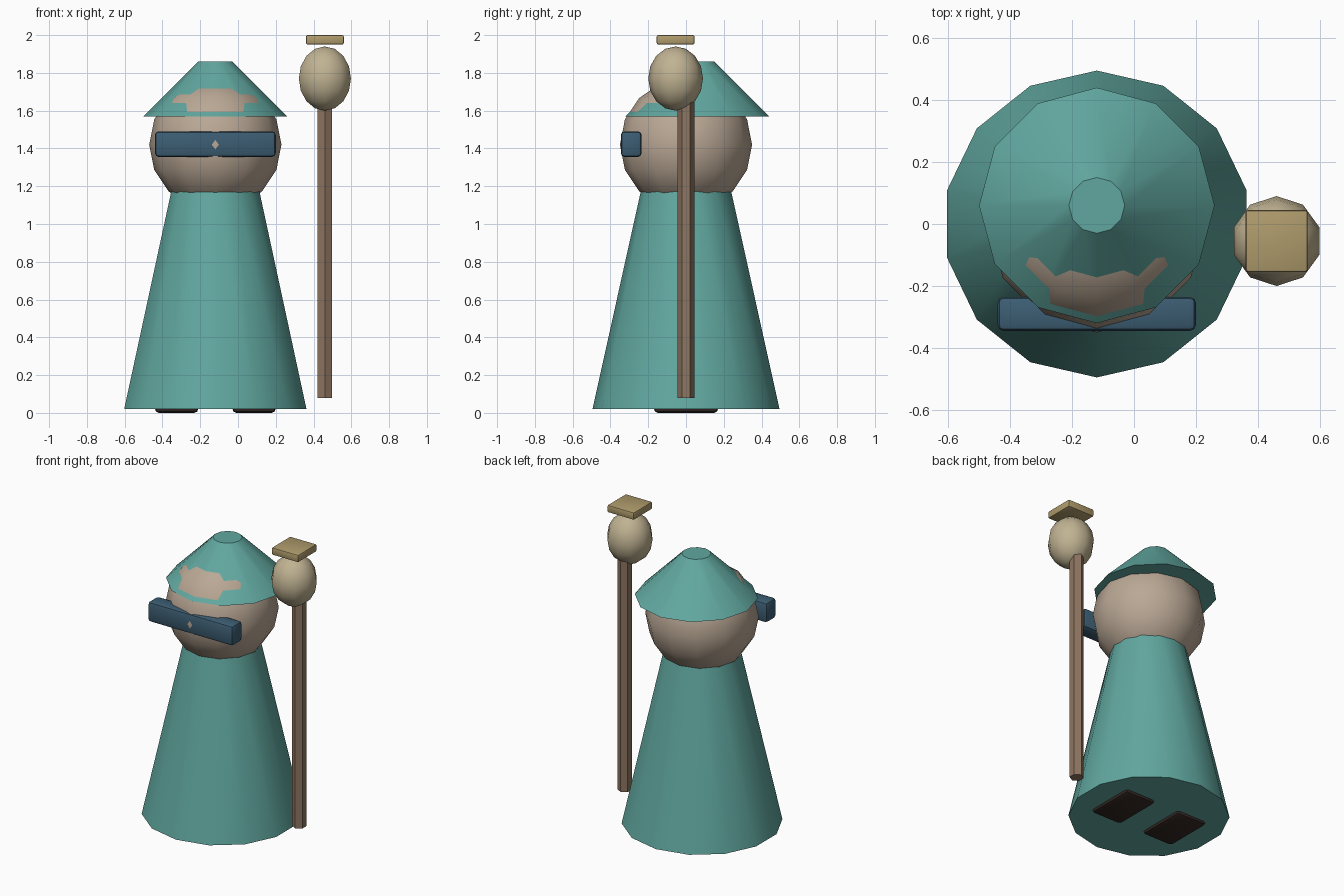
import bpy, bmesh, math
from mathutils import Matrix

if "Cube" in bpy.data.objects:
    bpy.data.objects.remove(bpy.data.objects["Cube"])


def material(name, rgb):
    m = bpy.data.materials.new(name)
    m.diffuse_color = (*rgb, 1)
    m.use_nodes = True
    m.node_tree.nodes["Principled BSDF"].inputs["Base Color"].default_value = m.diffuse_color
    return m


TEAL = material("teal_cloth", (0.12, 0.39, 0.35))
SKIN = material("skin", (0.49, 0.39, 0.30))
NAVY = material("dark_blue", (0.045, 0.11, 0.17))
WOOD = material("wood", (0.27, 0.18, 0.12))
BONE = material("pale_orb", (0.53, 0.45, 0.29))
BRASS = material("brass", (0.43, 0.33, 0.15))
SOLE = material("dark_leather", (0.035, 0.022, 0.018))


def finish(name, bm, loc, mat, smooth=None):
    me = bpy.data.meshes.new(name)
    bm.to_mesh(me)
    bm.free()
    me.materials.append(mat)
    ob = bpy.data.objects.new(name, me)
    ob.location = loc
    bpy.context.collection.objects.link(ob)
    if smooth:
        bpy.ops.object.select_all(action='DESELECT')
        ob.select_set(True)
        bpy.context.view_layer.objects.active = ob
        bpy.ops.object.shade_smooth_by_angle(angle=math.radians(smooth))
    return ob


def cone(name, sides, r1, r2, z1, z2, x, y, mat, smooth=40):
    bm = bmesh.new()
    bmesh.ops.create_cone(bm, cap_ends=True, segments=sides,
                          radius1=r1, radius2=r2, depth=z2 - z1)
    return finish(name, bm, (x, y, (z1 + z2) / 2), mat, smooth)


def ball(name, segs, rings, r, rz, loc, mat):
    bm = bmesh.new()
    bmesh.ops.create_uvsphere(bm, u_segments=segs, v_segments=rings, radius=r,
                              matrix=Matrix.Diagonal((1, 1, rz / r, 1)))
    return finish(name, bm, loc, mat, 50)


def box(name, size, loc, mat, bevel, segs=2):
    bm = bmesh.new()
    bmesh.ops.create_cube(bm, size=1, matrix=Matrix.Diagonal((*size, 1)))
    bmesh.ops.bevel(bm, geom=bm.edges[:], offset=bevel, segments=segs,
                    profile=0.5, affect='EDGES')
    return finish(name, bm, loc, mat, 30)


CX = -0.12  # body axis

# Body
cone("robe", 14, 0.495, 0.23, 0.02, 1.215, CX, 0, TEAL)
ball("head", 12, 8, 0.35, 0.35, (CX, 0, 1.42), SKIN)
cone("hat", 12, 0.38, 0.09, 1.57, 1.86, CX, 0.06, TEAL)
box("visor", (0.64, 0.11, 0.136), (CX, -0.29, 1.423), NAVY, 0.02)

# Feet, mostly tucked under the robe
for side, s in (("left", -1), ("right", 1)):
    box(side + "_foot", (0.23, 0.34, 0.12), (CX + s * 0.205, 0, 0.06), SOLE, 0.022)

# Staff with orb and cap plate
cone("staff", 6, 0.044, 0.044, 0.08, 1.66, 0.46, 0, WOOD)
ball("staff_orb", 10, 8, 0.145, 0.17, (0.46, -0.055, 1.77), BONE)
box("staff_cap", (0.2, 0.2, 0.05), (0.46, -0.055, 1.975), BRASS, 0.008)
